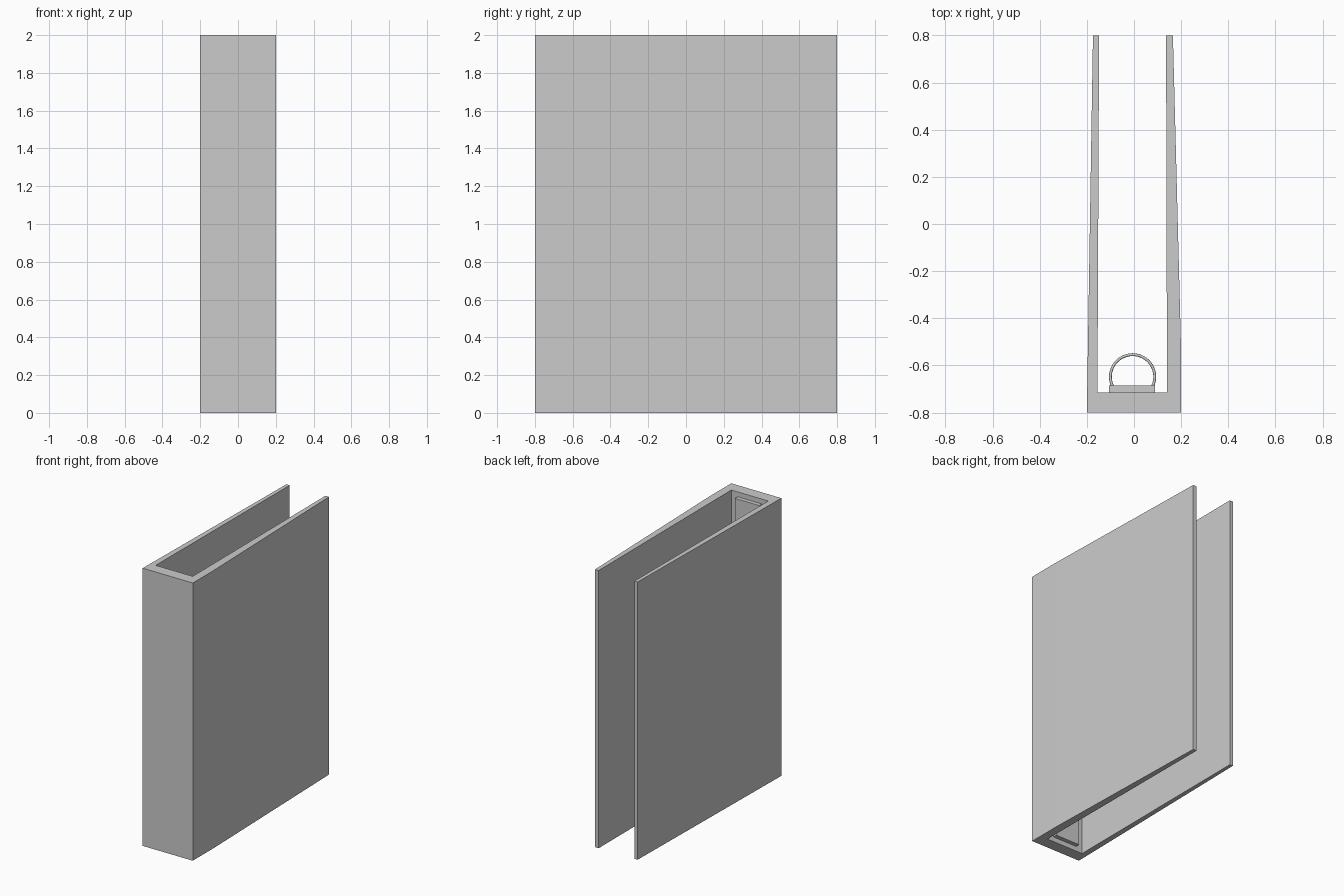
import bpy, bmesh
from math import sin, cos, radians

if "Cube" in bpy.data.objects:
    bpy.data.objects.remove(bpy.data.objects["Cube"])


def finish(name, bm):
    bmesh.ops.recalc_face_normals(bm, faces=bm.faces)
    mesh = bpy.data.meshes.new(name)
    bm.to_mesh(mesh)
    bm.free()
    ob = bpy.data.objects.new(name, mesh)
    bpy.context.collection.objects.link(ob)
    return ob


def extrude_profile(name, points, z0, z1):
    """Prism from a plan outline."""
    bm = bmesh.new()
    face = bm.faces.new([bm.verts.new((x, y, z0)) for x, y in points])
    ext = bmesh.ops.extrude_face_region(bm, geom=[face])
    verts = [g for g in ext["geom"] if isinstance(g, bmesh.types.BMVert)]
    bmesh.ops.translate(bm, verts=verts, vec=(0, 0, z1 - z0))
    return finish(name, bm)


def ring(name, cx, cy, z, radius, tube, a0, a1, steps=32, sides=12):
    """Open round-section hoop lying in plan."""
    bm = bmesh.new()
    loops = []
    for i in range(steps + 1):
        a = radians(a0 + (a1 - a0) * i / steps)
        loop = []
        for j in range(sides):
            t = radians(360 * j / sides)
            r = radius + tube * cos(t)
            loop.append(bm.verts.new((cx + r * cos(a), cy + r * sin(a), z + tube * sin(t))))
        loops.append(loop)
    for a, b in zip(loops, loops[1:]):
        for j in range(sides):
            k = (j + 1) % sides
            bm.faces.new((a[j], a[k], b[k], b[j])).smooth = True
    bm.faces.new(loops[0])
    bm.faces.new(loops[-1])
    return finish(name, bm)


# Cover: spine and two tapering boards
extrude_profile("binder_cover", [
    (-0.2, -0.8), (0.2, -0.8), (0.2, -0.55), (0.165, 0.8), (0.136, 0.8),
    (0.14, -0.715), (-0.155, -0.715), (-0.148, 0.8), (-0.174, 0.8)], 0, 2)

# Mechanism plate on the inside of the spine
extrude_profile("ring_plate", [
    (-0.105, -0.716), (0.09, -0.716), (0.09, -0.685), (-0.105, -0.685)], 0.035, 1.965)

# Three evenly spaced rings
for n, z in enumerate((0.26, 1.0, 1.74), 1):
    ring(f"binder_ring_{n}", -0.006, -0.648, z, 0.094, 0.006, -25, 205)
